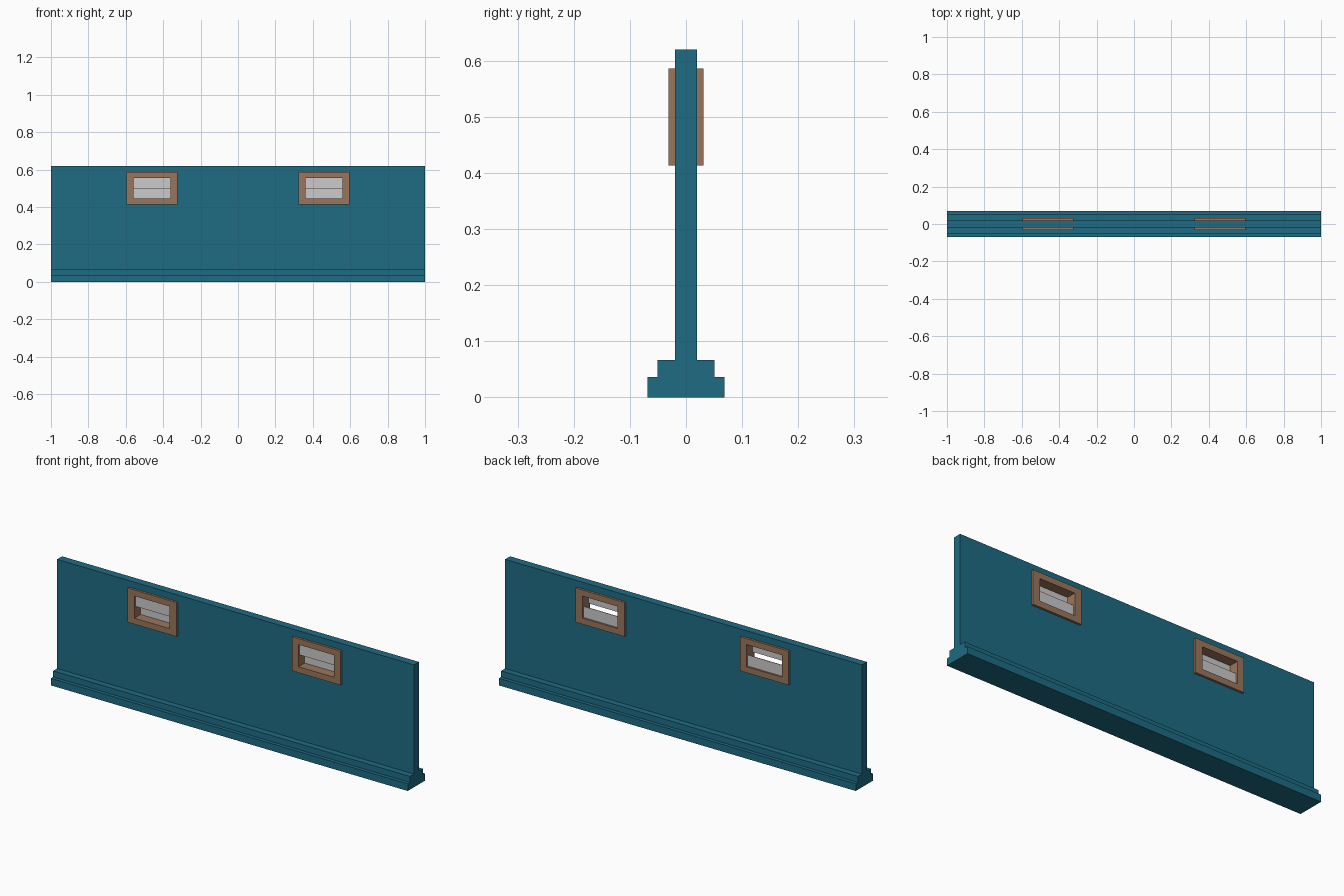
import bpy, bmesh

if "Cube" in bpy.data.objects:
    bpy.data.objects.remove(bpy.data.objects["Cube"])


def material(name, rgb):
    m = bpy.data.materials.new(name)
    m.diffuse_color = (*rgb, 1)
    m.use_nodes = True
    m.node_tree.nodes["Principled BSDF"].inputs["Base Color"].default_value = m.diffuse_color
    return m


teal = material("teal_paint", (0.013, 0.15, 0.23))
brown = material("brown_wood", (0.33, 0.18, 0.105))


def finish(name, bm, mat=None):
    bmesh.ops.recalc_face_normals(bm, faces=bm.faces)
    me = bpy.data.meshes.new(name)
    bm.to_mesh(me)
    bm.free()
    ob = bpy.data.objects.new(name, me)
    bpy.context.collection.objects.link(ob)
    if mat:
        me.materials.append(mat)
    return ob


def box(name, centre, size, mat=None):
    bm = bmesh.new()
    bmesh.ops.create_cube(bm, size=1)
    bmesh.ops.scale(bm, vec=size, verts=bm.verts)
    bmesh.ops.translate(bm, vec=centre, verts=bm.verts)
    return finish(name, bm, mat)


def ring(name, centre, outer, inner, depth, mat):
    """Rectangular frame in the xz plane with the given half sizes."""
    bm = bmesh.new()
    corners = [(-1, -1), (1, -1), (1, 1), (-1, 1)]
    loops = []
    for half, y in ((outer, -depth), (inner, -depth), (inner, depth), (outer, depth)):
        loops.append([bm.verts.new((centre[0] + sx * half[0], y, centre[1] + sz * half[1]))
                      for sx, sz in corners])
    for a in range(4):
        p, q = loops[a], loops[(a + 1) % 4]
        for i in range(4):
            j = (i + 1) % 4
            bm.faces.new((p[i], p[j], q[j], q[i]))
    return finish(name, bm, mat)


# Wall with stepped skirting on both sides: half profile, mirrored, extruded along x
half = [(0.069, 0), (0.069, 0.036), (0.051, 0.036), (0.051, 0.067), (0.02, 0.067), (0.02, 0.62)]
profile = half + [(-y, z) for y, z in reversed(half)]
bm = bmesh.new()
face = bm.faces.new([bm.verts.new((-1, y, z)) for y, z in profile])
ext = bmesh.ops.extrude_face_region(bm, geom=[face])
bmesh.ops.translate(bm, vec=(2, 0, 0),
                    verts=[v for v in ext["geom"] if isinstance(v, bmesh.types.BMVert)])
wall = finish("wall", bm, teal)

WIN_X, WIN_Z = 0.46, 0.5
INNER = (0.099, 0.056)
for side, label in ((-1, "left"), (1, "right")):
    x = side * WIN_X
    # Window opening through the wall
    cutter = box("opening_cutter", (x, 0, WIN_Z), (0.24, 0.2, 0.14))
    cutter.hide_render = True
    mod = wall.modifiers.new("opening", "BOOLEAN")
    mod.operation = "DIFFERENCE"
    mod.solver = "EXACT"
    mod.object = cutter
    bpy.context.view_layer.objects.active = wall
    bpy.ops.object.modifier_apply(modifier=mod.name)
    bpy.data.objects.remove(cutter)
    # Frame, and two sliding panes: upper one in front, lower one behind
    ring(label + "_window_frame", (x, WIN_Z), (0.137, 0.0865), INNER, 0.031, brown)
    for part, s in (("upper", 1), ("lower", -1)):
        box(f"{label}_{part}_pane", (x, -s * 0.02, WIN_Z + s * INNER[1] / 2),
            (INNER[0] * 2, 0.003, INNER[1]))
